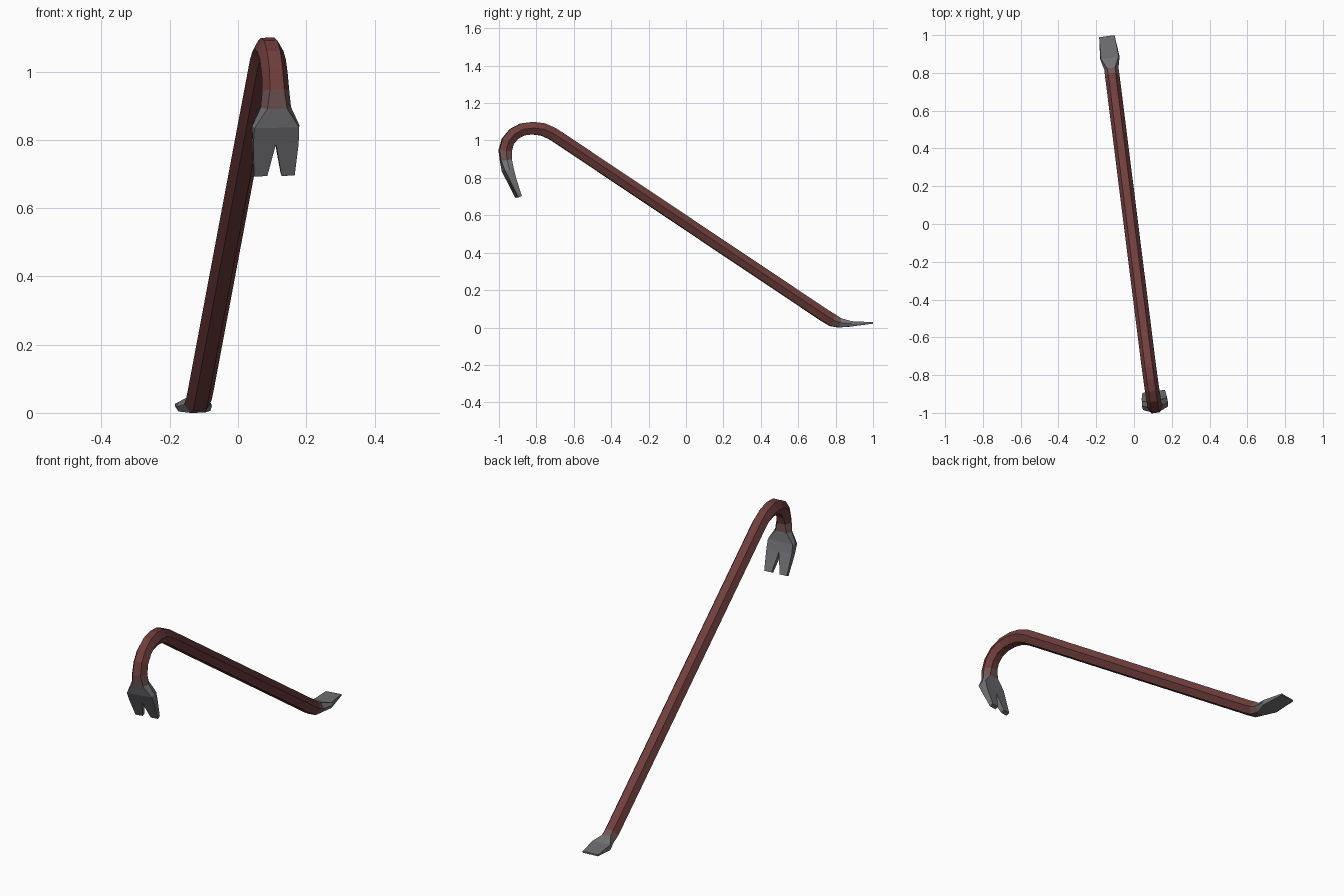
import bpy, bmesh
from mathutils import Vector

if "Cube" in bpy.data.objects:
    bpy.data.objects.remove(bpy.data.objects["Cube"])

# The bar lies in a slightly turned and tilted plane: x = A + B*y + C*z
A, B, C = -0.005, -0.139, -0.02
SIDE = Vector((1, -B, -C)).normalized()


def material(name, rgb):
    m = bpy.data.materials.new(name)
    m.diffuse_color = (*rgb, 1)
    m.use_nodes = True
    m.node_tree.nodes["Principled BSDF"].inputs["Base Color"].default_value = m.diffuse_color
    return m


RED = material("dark red paint", (0.16, 0.048, 0.046))
WORN = material("worn paint edge", (0.165, 0.092, 0.088))
STEEL = material("bare steel", (0.165, 0.165, 0.178))

# Stations from claw tip to blade tip: y, z, half width, half flat, half thickness
W, F, T = 0.0385, 0.0195, 0.0335
stations = [
    (-0.895, 0.703, 0.060, 0.060, 0.010),   # 0 claw tip
    (-0.935, 0.800, 0.067, 0.067, 0.018),   # 1 notch apex
    (-0.953, 0.847, 0.070, 0.066, 0.024),   # 2 widest
    (-0.963, 0.900, 0.045, 0.029, 0.029),   # 3 neck
    (-0.967, 0.950, 0.040, 0.021, T),       # 4 paint starts
]
for y, z in [(-0.953, 1.0), (-0.92, 1.04), (-0.875, 1.064), (-0.82, 1.071),
             (-0.765, 1.064), (-0.715, 1.042), (-0.675, 1.016),
             (0.745, 0.067), (0.785, 0.043)]:
    stations.append((y, z, W, F, T))        # 5..13 hook and shaft
stations += [
    (0.822, 0.030, 0.038, 0.021, 0.025),    # 14 blade root
    (0.880, 0.024, 0.052, 0.047, 0.014),    # 15 blade shoulder
    (0.994, 0.029, 0.041, 0.041, 0.004),    # 16 blade tip
]


def on_plane(i):
    y, z = stations[i][:2]
    return Vector((A + B * y + C * z, y, z))


def ring(i, section):
    """Place a flat cross-section across the path at station i."""
    tangent = on_plane(min(i + 1, len(stations) - 1)) - on_plane(max(i - 1, 0))
    up = SIDE.cross(tangent).normalized()
    return [on_plane(i) + SIDE * u + up * v for u, v in section]


def hexagon(i):
    w, f, t = stations[i][2:]
    return ring(i, [(w, 0), (f, t), (-f, t), (-w, 0), (-f, -t), (f, -t)])


def tube(name, rings, mat, cap_start=False, cap_end=False):
    bm = bmesh.new()
    loops = [[bm.verts.new(p) for p in r] for r in rings]
    n = len(loops[0])
    for a, b in zip(loops, loops[1:]):
        for k in range(n):
            bm.faces.new((a[k], a[(k + 1) % n], b[(k + 1) % n], b[k]))
    if cap_start:
        bm.faces.new(loops[0])
    if cap_end:
        bm.faces.new(loops[-1])
    bmesh.ops.recalc_face_normals(bm, faces=bm.faces)
    me = bpy.data.meshes.new(name)
    bm.to_mesh(me)
    bm.free()
    me.materials.append(mat)
    ob = bpy.data.objects.new(name, me)
    bpy.context.collection.objects.link(ob)
    return ob


def bar_part(name, first, last, mat, cap_end=False):
    return tube(name, [hexagon(i) for i in range(first, last + 1)], mat, cap_end=cap_end)


# Bar from claw to blade
parts = [
    bar_part("claw_head", 1, 3, STEEL),
    bar_part("claw_paint_edge", 3, 4, WORN),
    bar_part("hooked_shaft", 4, 13, RED),
    bar_part("blade_paint_edge", 13, 14, WORN),
    bar_part("pry_blade", 14, 16, STEEL, cap_end=True),
]

# Two prongs either side of the V notch
for s, label in ((-1, "left"), (1, "right")):
    rings = []
    for i, inner in ((1, 0.0), (0, 0.021)):
        outer, t = stations[i][2], stations[i][4]
        rings.append(ring(i, [(s * outer, t), (s * inner, t),
                              (s * inner, -t), (s * outer, -t)]))
    parts.append(tube("claw_prong_" + label, rings, STEEL, cap_end=True))

# Rest the whole bar on the ground
low = min(v.co.z for p in parts for v in p.data.vertices)
for p in parts:
    p.location.z -= low
